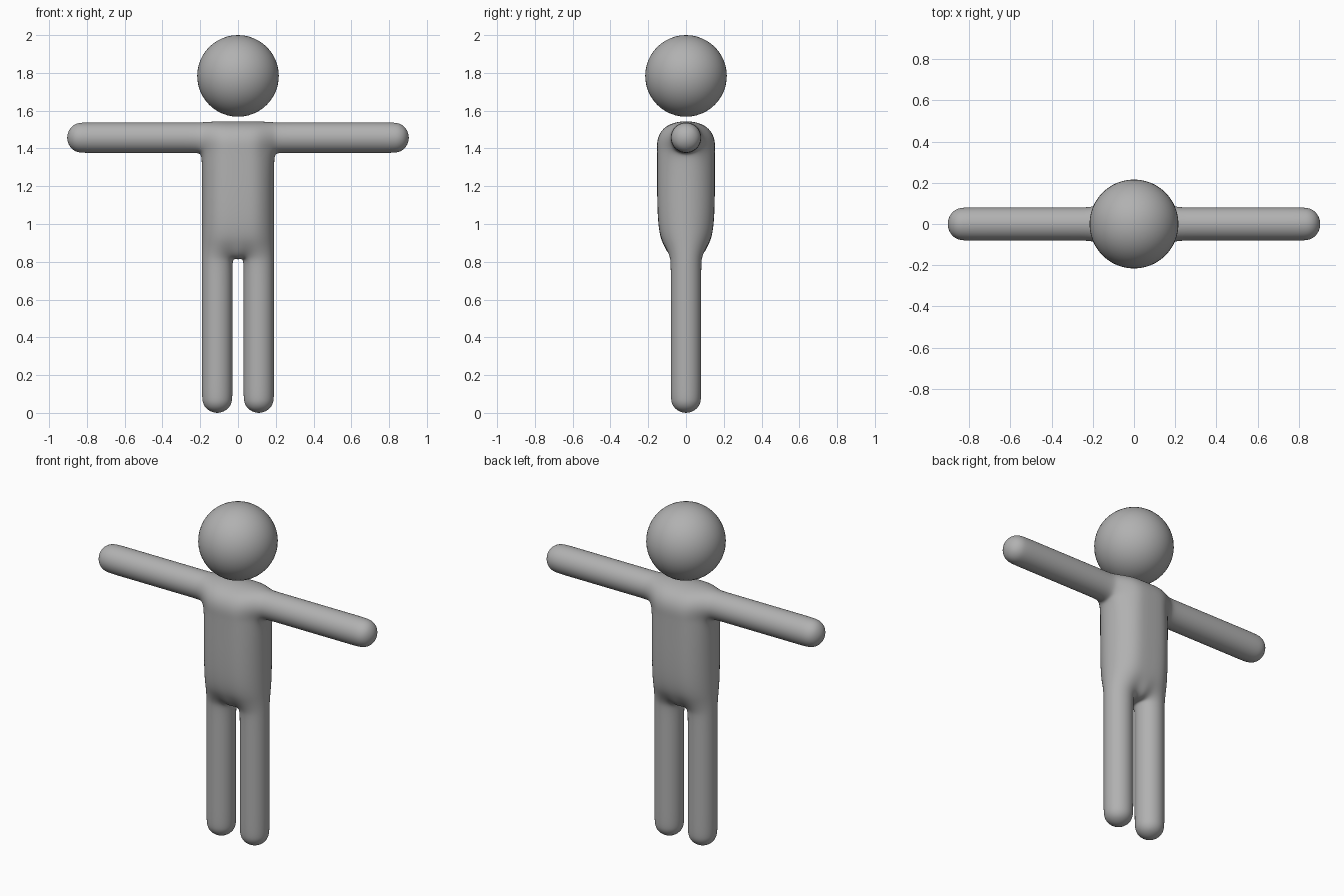
import bpy, bmesh, math

if "Cube" in bpy.data.objects:
    bpy.data.objects.remove(bpy.data.objects["Cube"])

grey = bpy.data.materials.new("plain grey")
grey.diffuse_color = (0.44, 0.44, 0.44, 1)
grey.use_nodes = True
grey.node_tree.nodes["Principled BSDF"].inputs["Base Color"].default_value = grey.diffuse_color

R = 0.0892           # cage radius of limbs
LEG_X, ARM_Z = 0.11, 1.457
LEG_Z = {-1: -0.014, 0: 0.05, 1: 0.12, 2: 0.76, 3: 0.82}
ARM_X = {3: 0.195, 4: 0.235, 5: 0.785, 6: 0.855, 7: 0.918}
# torso levels: height and half depth
TORSO = {3: (0.81, 0.085), 4: (0.89, 0.122), 5: (0.98, 0.153), 6: (1.33, 0.153),
         7: (1.385, 0.153), 8: (1.455, 0.155), 9: (1.525, 0.112)}


def octagon(u, v, r):
    """Place a 3x3 grid node on an eight-sided ring."""
    s = r * (math.sqrt(0.5) if u and v else 1)
    return u * s, v * s


def place(i, j, k):
    v = j - 1
    # arms and shoulder ring
    if i >= 3 and k >= 7:
        y, z = octagon(v, k - 8, 0.055 if i == 7 else R)
        x = 0.893 if i == 7 and (v or k != 8) else ARM_X[i]
        return x, y, ARM_Z + z
    # legs
    if k < 3 or (k == 3 and i >= 1):
        x, y = octagon(i - 2, v, 0.055 if k == -1 else R)
        z = 0.012 if k == -1 and (v or i != 2) else LEG_Z[k]
        return LEG_X + x, y, z
    # torso
    z, depth = TORSO[k]
    if k == 9 and v == 0:
        z = 1.553
    x = (0, 0.047, 0.11, 0.173 if v else 0.198)[i]
    return x, v * depth * (1, 1, 0.95, 0.58)[i], z


# body cage: occupied cells of a half figure, skinned on their outer sides
cells = {(i, j, k) for j in (0, 1) for i in range(7) for k in range(-1, 9)
         if (k < 3 and i in (1, 2)) or (k >= 3 and i < 3) or (k >= 7 and i >= 3)}
bm = bmesh.new()
nodes = {}


def node(key):
    if key not in nodes:
        nodes[key] = bm.verts.new(place(*key))
    return nodes[key]


for cell in sorted(cells):
    for axis in range(3):
        for side in (0, 1):
            near = list(cell)
            near[axis] += 2 * side - 1
            if tuple(near) in cells or near[0] < 0:
                continue
            b, c = (axis + 1) % 3, (axis + 2) % 3
            quad = []
            for db, dc in ((0, 0), (1, 0), (1, 1), (0, 1)):
                key = list(cell)
                key[axis] += side
                key[b] += db
                key[c] += dc
                quad.append(node(tuple(key)))
            bm.faces.new(quad if side else quad[::-1])

mesh = bpy.data.meshes.new("body")
bm.to_mesh(mesh)
bm.free()
mesh.materials.append(grey)
mesh.shade_smooth()
body = bpy.data.objects.new("body", mesh)
bpy.context.collection.objects.link(body)
mirror = body.modifiers.new("mirror", 'MIRROR')
mirror.use_clip = True
smooth = body.modifiers.new("smooth", 'SUBSURF')
smooth.levels = smooth.render_levels = 3

# head, floating above the shoulders
bpy.ops.mesh.primitive_uv_sphere_add(segments=48, ring_count=24, radius=0.216,
                                     location=(0, 0, 1.784))
head = bpy.context.object
head.name = "head"
head.data.materials.append(grey)
bpy.ops.object.shade_smooth()
